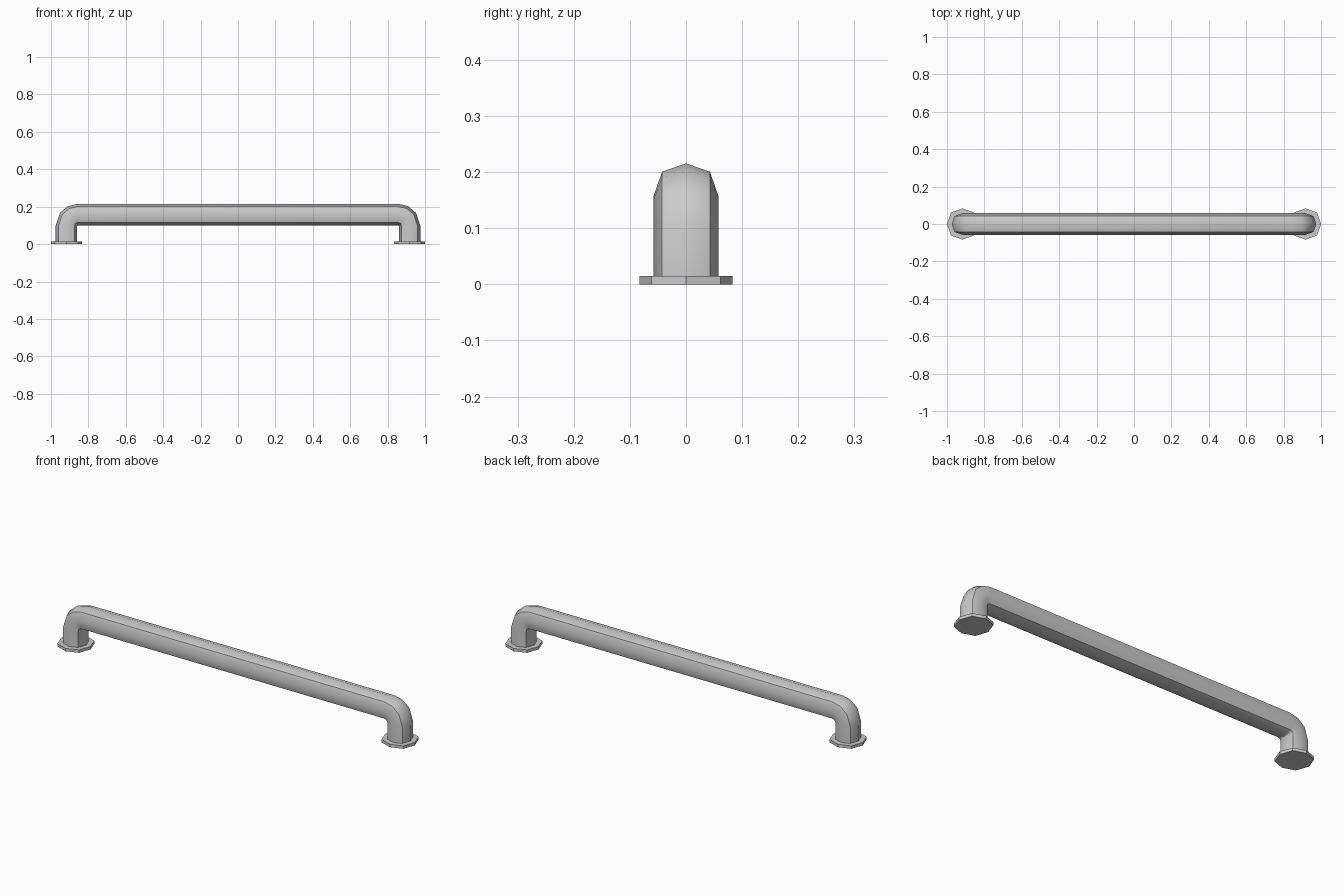
import bpy, bmesh
from math import sin, cos, radians

if "Cube" in bpy.data.objects:
    bpy.data.objects.remove(bpy.data.objects["Cube"])

R, FR, FH = 0.0575, 0.083, 0.015     # tube radius, flange radius, flange height
LEG_X, BAR_Z, BEND = 0.917, 0.158, 0.06


def octagon(r):
    """Eight points, corners on the axes, diagonals slightly fuller."""
    return [((r * (1.05 if i % 2 else 1.0)) * cos(radians(45 * i)),
             (r * (1.05 if i % 2 else 1.0)) * sin(radians(45 * i))) for i in range(8)]


def loft(name, rings):
    """Skin a list of point rings into a capped solid."""
    bm = bmesh.new()
    rows = [[bm.verts.new(p) for p in ring] for ring in rings]
    for a, b in zip(rows, rows[1:]):
        for i in range(8):
            j = (i + 1) % 8
            bm.faces.new((a[i], a[j], b[j], b[i]))
    bm.faces.new(rows[0])
    bm.faces.new(rows[-1])
    bmesh.ops.recalc_face_normals(bm, faces=bm.faces)
    me = bpy.data.meshes.new(name)
    bm.to_mesh(me)
    bm.free()
    ob = bpy.data.objects.new(name, me)
    bpy.context.collection.objects.link(ob)
    return ob


# Rail path on the left: (x, z, section angle), then mirrored to the right
cx, cz = -LEG_X + BEND, BAR_Z - BEND
left = [(-LEG_X, FH * 0.5, 0)]
for a in (0, 36, 64, 90):
    left.append((cx - BEND * cos(radians(a)), cz + BEND * sin(radians(a)), a))
path = left + [(-x, z, 180 - a) for x, z, a in reversed(left)]

# Bent tube handrail
rings = []
for x, z, a in path:
    nx, nz = -cos(radians(a)), sin(radians(a))
    rings.append([(x + u * nx, v, z + u * nz) for u, v in octagon(R)])
rail = loft("handle_rail", rings)
bpy.context.view_layer.objects.active = rail
rail.select_set(True)
bpy.ops.object.shade_smooth_by_angle(angle=radians(50))

# Octagonal mounting flanges
for side, s in (("left", -1), ("right", 1)):
    loft("flange_" + side,
         [[(s * LEG_X + u, v, z) for u, v in octagon(FR)] for z in (0, FH)])
